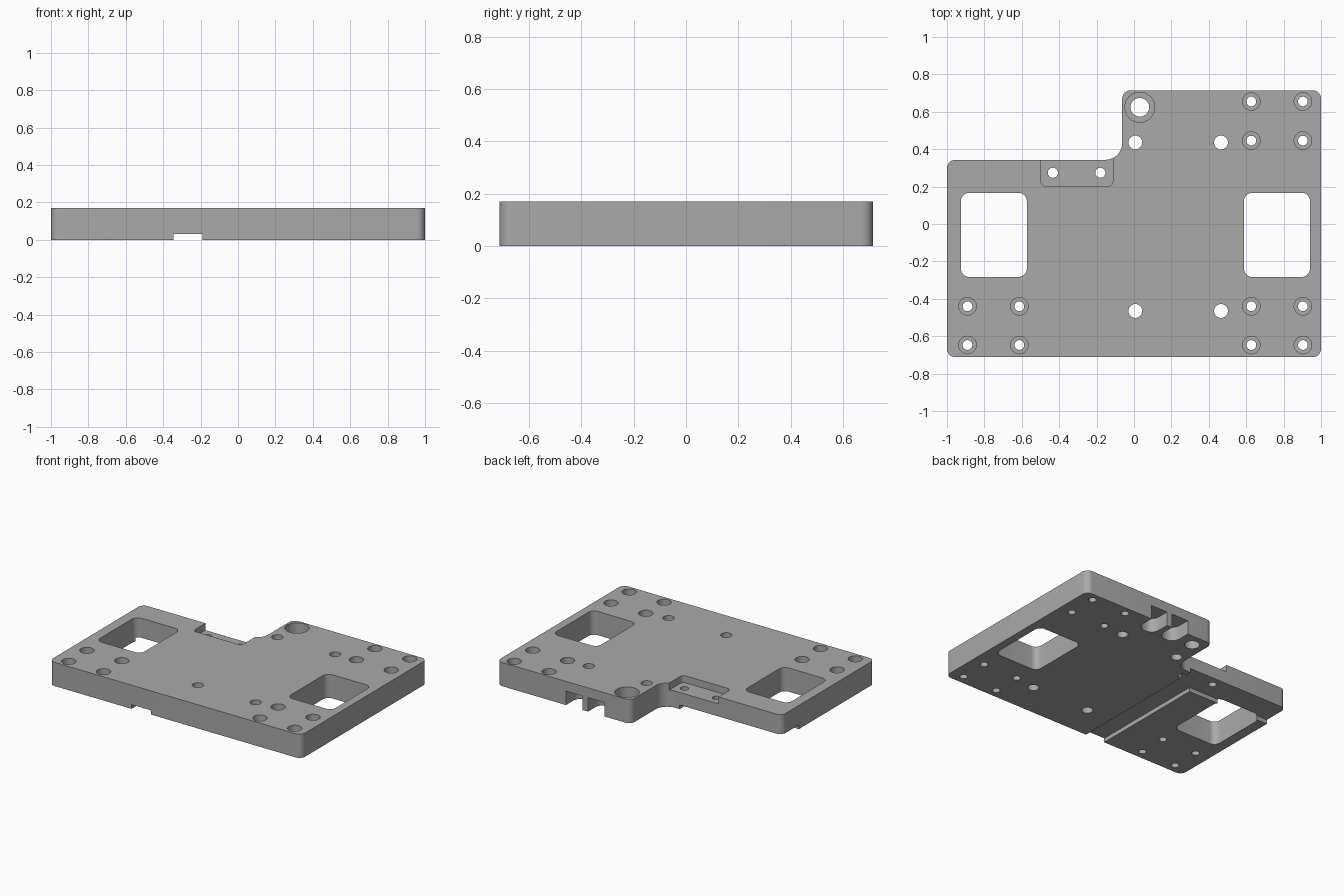
import bpy, bmesh, math
from mathutils import Vector

cube = bpy.data.objects.get("Cube")
if cube:
    bpy.data.objects.remove(cube, do_unlink=True)

H = 0.17  # plate thickness

metal = bpy.data.materials.new("plain grey metal")
metal.use_nodes = True
GREY = (0.4, 0.4, 0.4, 1)
metal.diffuse_color = GREY
metal.node_tree.nodes["Principled BSDF"].inputs["Base Color"].default_value = GREY


def rounded(corners, steps=8):
    """Turn (x, y, radius) corners, counter-clockwise, into a filleted outline."""
    pts = []
    n = len(corners)
    for i, (x, y, r) in enumerate(corners):
        p = Vector((x, y))
        if r == 0:
            pts.append(p)
            continue
        a = (Vector(corners[i - 1][:2]) - p).normalized()
        b = (Vector(corners[(i + 1) % n][:2]) - p).normalized()
        centre = p + (a + b) * r
        for k in range(steps + 1):
            t = k / steps * math.pi / 2
            pts.append(centre - b * r * math.cos(t) - a * r * math.sin(t))
    return pts


def box(x0, x1, y0, y1, front_r=0, back_r=0):
    return rounded([(x0, y0, front_r), (x1, y0, front_r),
                    (x1, y1, back_r), (x0, y1, back_r)])


def circle(x, y, r, n=32):
    return [Vector((x + r * math.cos(math.tau * k / n),
                    y + r * math.sin(math.tau * k / n))) for k in range(n)]


def prisms(name, shapes):
    """Make one object from (outline, bottom, top) prisms."""
    bm = bmesh.new()
    for outline, z0, z1 in shapes:
        low = [bm.verts.new((p.x, p.y, z0)) for p in outline]
        high = [bm.verts.new((p.x, p.y, z1)) for p in outline]
        bm.faces.new(low[::-1])
        bm.faces.new(high)
        for i in range(len(low)):
            j = (i + 1) % len(low)
            bm.faces.new((low[i], low[j], high[j], high[i]))
    mesh = bpy.data.meshes.new(name)
    bm.to_mesh(mesh)
    bm.free()
    mesh.materials.append(metal)
    obj = bpy.data.objects.new(name, mesh)
    bpy.context.collection.objects.link(obj)
    return obj


# Stepped plate outline
R = 0.045
plate = prisms("mounting_plate", [(rounded([
    (-1, -0.712, R), (1, -0.712, R), (1, 0.715, R),
    (-0.063, 0.715, R), (-0.063, 0.343, 0.09), (-1, 0.343, R)]), 0, H)])

# Hole positions
bolts = [(x, y) for x in (0.627, 0.903) for y in (-0.647, -0.44, 0.446, 0.655)]
bolts += [(x, y) for x in (-0.89, -0.613) for y in (-0.647, -0.44)]
dowels = [(x, y) for x in (0.007, 0.465) for y in (-0.465, 0.436)]
pocket_holes = [(-0.434, 0.274), (-0.18, 0.274)]
pivot = (0.031, 0.624)

# Windows and holes through the whole plate
through = [(box(x, x + 0.353, -0.283, 0.167, R, R), -0.1, 0.3) for x in (-0.926, 0.588)]
for spots, r in ((bolts, 0.026), (dowels, 0.037), (pocket_holes, 0.027), ([pivot], 0.05)):
    through += [(circle(x, y, r), -0.1, 0.3) for x, y in spots]

# Counterbores and the open pocket in the top
top = [(circle(x, y, 0.047), 0.08, 0.3) for x, y in bolts]
top.append((circle(*pivot, 0.08), 0.08, 0.3))
top.append((box(-0.498, -0.113, 0.2, 0.5, 0.03), H - 0.05, 0.3))

# L-shaped channel and two round-ended slots in the underside
channel = [Vector(p) for p in ((-0.345, -0.9), (-0.19, -0.9), (-0.19, 0.4),
                               (-1.1, 0.4), (-1.1, 0.15), (-0.345, 0.15))]
under = [(channel, -0.1, 0.03)]
under += [(box(x - 0.066, x + 0.066, 0.57, 0.9, 0.06), -0.1, 0.1) for x in (0.385, 0.21)]

for name, shapes in (("through_cutter", through), ("top_cutter", top), ("under_cutter", under)):
    cutter = prisms(name, shapes)
    cutter.hide_render = True
    bpy.ops.object.select_all(action="DESELECT")
    plate.select_set(True)
    bpy.context.view_layer.objects.active = plate
    mod = plate.modifiers.new(name, "BOOLEAN")
    mod.operation = "DIFFERENCE"
    mod.solver = "EXACT"
    mod.object = cutter
    bpy.ops.object.modifier_apply(modifier=mod.name)
    bpy.data.objects.remove(cutter, do_unlink=True)

bpy.ops.object.shade_smooth_by_angle(angle=math.radians(30))
